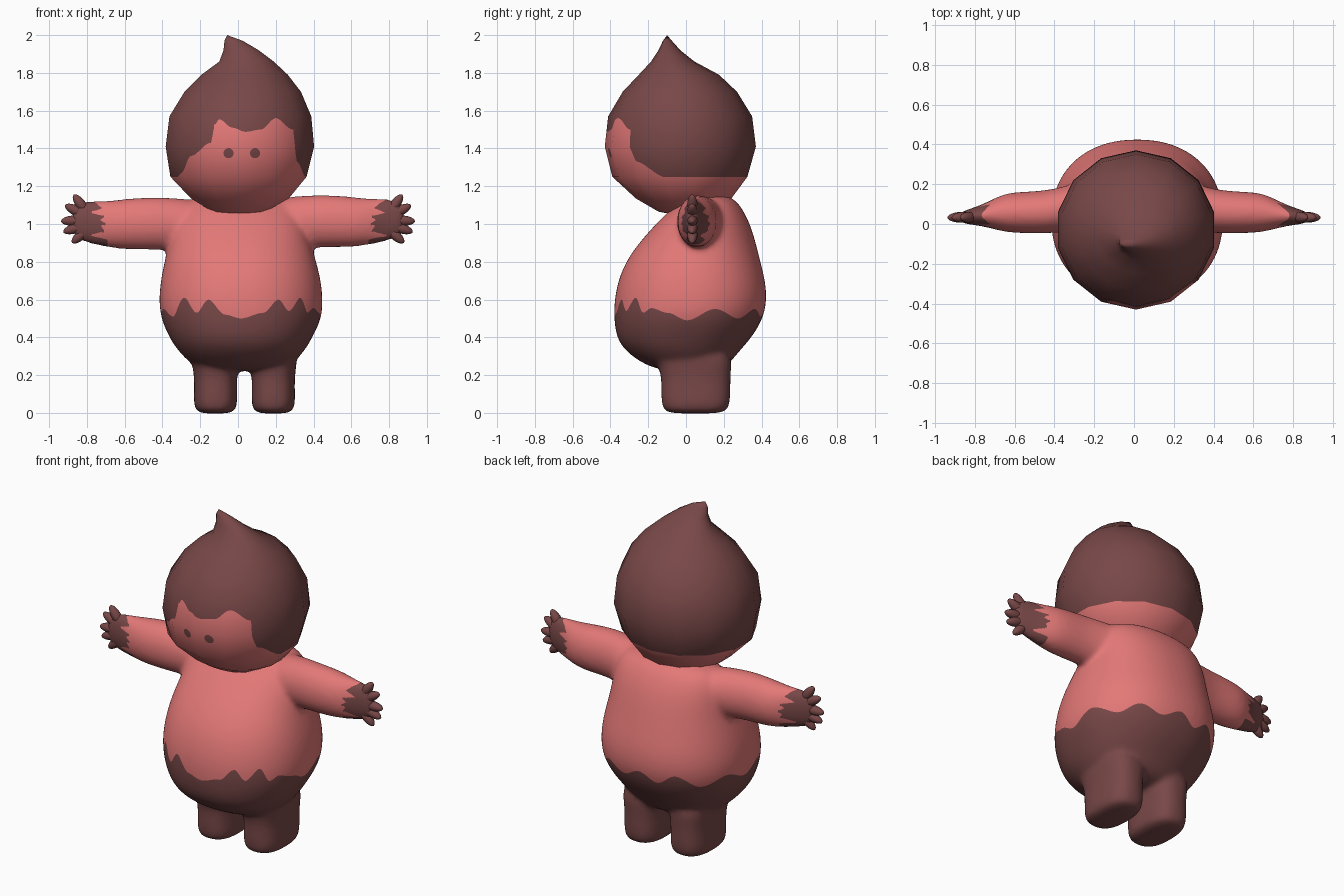
import bpy, bmesh, math
from mathutils import Vector
from mathutils.bvhtree import BVHTree
from mathutils.interpolate import poly_3d_calc

if "Cube" in bpy.data.objects:
    bpy.data.objects.remove(bpy.data.objects["Cube"])


def material(name, rgb):
    m = bpy.data.materials.new(name)
    m.diffuse_color = (*rgb, 1)
    m.use_nodes = True
    m.node_tree.nodes["Principled BSDF"].inputs["Base Color"].default_value = m.diffuse_color
    return m


PINK = material("coral_pink", (0.77, 0.19, 0.185))
DARK = material("dark_maroon", (0.19, 0.064, 0.064))


def loft(bm, rings, n, power=2.0, along="z", start=None, end=None, phase=0.0):
    """Rings are (position, centre a, centre b, radius a, radius b) along an axis."""
    loops = []
    for p, ca, cb, ra, rb in rings:
        loop = []
        for i in range(n):
            t = 2 * math.pi * i / n + phase
            c, s = math.cos(t), math.sin(t)
            a = ca + ra * math.copysign(abs(c) ** (2 / power), c)
            b = cb + rb * math.copysign(abs(s) ** (2 / power), s)
            loop.append(bm.verts.new((a, b, p) if along == "z" else (p, a, b)))
        loops.append(loop)
    for lo, hi in zip(loops, loops[1:]):
        for i in range(n):
            j = (i + 1) % n
            bm.faces.new((lo[i], lo[j], hi[j], hi[i]))
    for loop, tip in ((loops[0], start), (loops[-1], end)):
        if tip:
            v = bm.verts.new(tip)
            for i in range(n):
                bm.faces.new((loop[i], loop[(i + 1) % n], v))
        else:
            bm.faces.new(loop)


def spans(rows, grow=1.0):
    """Turn (z, x0, x1, y0, y1) rows into loft rings."""
    return [(z, (a + b) / 2, (c + d) / 2, (b - a) / 2 * grow, (d - c) / 2)
            for z, a, b, c, d in rows]


def wave(table, u):
    """Eased interpolation through a table of (u, value)."""
    if u <= table[0][0]:
        return table[0][1]
    for (u0, v0), (u1, v1) in zip(table, table[1:]):
        if u <= u1:
            t = (u - u0) / (u1 - u0)
            return v0 + (v1 - v0) * t * t * (3 - 2 * t)
    return table[-1][1]


def add_object(name, bm):
    bmesh.ops.recalc_face_normals(bm, faces=bm.faces)
    me = bpy.data.meshes.new(name)
    bm.to_mesh(me)
    ob = bpy.data.objects.new(name, me)
    bpy.context.collection.objects.link(ob)
    return ob


def apply_modifiers(ob):
    dg = bpy.context.evaluated_depsgraph_get()
    me = bpy.data.meshes.new_from_object(ob.evaluated_get(dg))
    ob.modifiers.clear()
    ob.data = me


def paint(ob, dark):
    """Cut the surface where dark(p) = 0 and colour the positive side dark."""
    ob.data.materials.clear()
    ob.data.materials.append(PINK)
    ob.data.materials.append(DARK)
    bm = bmesh.new()
    bm.from_mesh(ob.data)
    val = {v: dark(v.co) for v in bm.verts}
    new = []
    for e in list(bm.edges):
        a, b = e.verts
        if val[a] * val[b] < 0:
            new.append(bmesh.utils.edge_split(e, a, val[a] / (val[a] - val[b]))[1])
    bmesh.ops.connect_verts(bm, verts=new)
    for f in bm.faces:
        f.material_index = int(dark(f.calc_center_median()) > 0)
        f.smooth = True
    bm.to_mesh(ob.data)
    bm.free()


# ---- Body: torso, arms and legs fused into one soft skin ----
bm = bmesh.new()
loft(bm, spans([
    (0.22, -0.19, 0.23, -0.12, 0.17), (0.26, -0.25, 0.29, -0.23, 0.23),
    (0.33, -0.32, 0.355, -0.325, 0.285), (0.40, -0.365, 0.395, -0.37, 0.35),
    (0.50, -0.41, 0.445, -0.382, 0.41), (0.60, -0.42, 0.45, -0.38, 0.43),
    (0.70, -0.41, 0.44, -0.36, 0.42), (0.80, -0.39, 0.415, -0.32, 0.395),
    (0.90, -0.365, 0.385, -0.25, 0.37), (1.00, -0.345, 0.365, -0.16, 0.34),
    (1.08, -0.32, 0.34, -0.08, 0.30), (1.135, -0.26, 0.28, -0.01, 0.255),
    (1.155, -0.15, 0.17, 0.04, 0.2)]), 48, 2.2)
arm = [(0.15, 0.10, 1.00, 0.14, 0.13), (0.35, 0.075, 1.005, 0.115, 0.14),
       (0.45, 0.058, 1.01, 0.108, 0.14), (0.60, 0.058, 1.005, 0.104, 0.135),
       (0.67, 0.055, 1.005, 0.092, 0.125), (0.75, 0.045, 1.01, 0.058, 0.118),
       (0.83, 0.036, 1.02, 0.038, 0.107), (0.885, 0.032, 1.02, 0.025, 0.08)]
for side in (-1, 1):
    lift = 0.006 * side
    loft(bm, [(side * x, y, z + lift, ry, rz) for x, y, z, ry, rz in arm], 32, along="x")
    cx = 0.034 + side * 0.153
    loft(bm, [(-0.005, cx, 0.05, 0.085, 0.145), (0.02, cx, 0.05, 0.112, 0.175),
              (0.07, cx, 0.052, 0.116, 0.184), (0.15, cx, 0.052, 0.113, 0.183),
              (0.22, cx, 0.052, 0.116, 0.186), (0.36, cx, 0.03, 0.14, 0.22)], 32, 2.6)
body = add_object("body", bm)
rounding = body.modifiers.new("rounding", "SUBSURF")
rounding.levels = rounding.render_levels = 2
remesh = body.modifiers.new("fuse", "REMESH")
remesh.mode = "VOXEL"
remesh.voxel_size = 0.013
soften = body.modifiers.new("soften", "SMOOTH")
soften.factor = 0.5
soften.iterations = 16
apply_modifiers(body)

# Dripping waistline (degrees around the body, height) and ragged gloves (height, reach)
WAIST = [(-180, .56), (-165, .51), (-150, .57), (-130, .50), (-110, .55), (-90, .50),
         (-72, .55), (-57, .51), (-45, .61), (-34, .53), (-25, .60), (-12, .52),
         (0, .50), (17, .53), (29, .60), (37, .54), (48, .61), (55, .53), (62, .555),
         (74, .53), (88, .49), (108, .55), (128, .50), (145, .55), (162, .51), (180, .56)]
GLOVE = [(.87, .69), (.915, .69), (.94, .78), (.965, .71), (.985, .72), (1.0, .70),
         (1.02, .73), (1.04, .71), (1.06, .78), (1.085, .72), (1.10, .74), (1.13, .78)]


def body_dark(p):
    if abs(p.x) > 0.5:
        return abs(p.x) - wave(GLOVE, p.z)
    return wave(WAIST, math.degrees(math.atan2(p.x - 0.015, 0.02 - p.y))) - p.z


paint(body, body_dark)

# ---- Fingers: tapered stubs fanned in the plane of each hand ----
FINGERS = [((.80, 1.06), (.870, 1.155)), ((.81, 1.045), (.915, 1.10)),
           ((.82, 1.02), (.937, 1.015)), ((.81, .995), (.925, .957)),
           ((.79, .98), (.878, .90))]
for side, label in ((-1, "left"), (1, "right")):
    bm = bmesh.new()
    for (x0, z0), (x1, z1) in FINGERS:
        a, b = Vector((side * x0, 0.036, z0)), Vector((side * x1, 0.032, z1))
        made = bmesh.ops.create_uvsphere(bm, u_segments=14, v_segments=12, radius=1)
        turn = (b - a).to_track_quat("Z", "Y")
        length = (b - a).length
        for v in made["verts"]:
            r = 0.027 - 0.003 * v.co.z
            local = Vector((v.co.x * r, v.co.y * r, (v.co.z + 1) / 2 * length))
            v.co = a + turn @ local
    hand = add_object(label + "_fingers", bm)
    hand.data.materials.append(DARK)
    hand.data.shade_smooth()

# ---- Head: coarse faceted ball drawn up to a curl, smooth shaded ----
low = bmesh.new()
loft(low, spans([
    (1.065, -0.135, 0.145, -0.145, 0.12), (1.135, -0.25, 0.27, -0.265, 0.24),
    (1.25, -0.36, 0.365, -0.39, 0.325), (1.41, -0.385, 0.405, -0.43, 0.37),
    (1.57, -0.365, 0.39, -0.412, 0.35), (1.70, -0.285, 0.335, -0.335, 0.27),
    (1.79, -0.195, 0.265, -0.25, 0.175), (1.86, -0.10, 0.19, -0.185, 0.045),
    (1.92, -0.077, 0.11, -0.146, -0.03), (1.97, -0.072, 0.025, -0.122, -0.075)], 1.02),
    14, start=(0.01, -0.01, 1.04), end=(-0.058, -0.10, 2.0), phase=math.pi / 2)
head = add_object("head", low)
split = head.modifiers.new("split", "SUBSURF")
split.subdivision_type = "SIMPLE"
split.levels = split.render_levels = 4
apply_modifiers(head)

# Hairline (x, height) across the face, level round the back, and two round eyes
HAIRLINE = [(-.32, 1.25), (-.30, 1.27), (-.25, 1.36), (-.145, 1.43), (-.12, 1.53),
            (-.10, 1.555), (-.03, 1.51), (.04, 1.488), (.12, 1.50), (.20, 1.56),
            (.29, 1.50), (.312, 1.33), (.36, 1.25)]


def head_dark(p):
    if p.y >= 0:
        return p.z - 1.25
    eyes = max(0.027 - math.hypot(p.x - x, p.z - 1.375) for x in (-0.05, 0.09))
    return max(p.z - wave(HAIRLINE, p.x), eyes)


paint(head, head_dark)

# Carry the coarse ball's smooth normals onto the fine surface
low.normal_update()
low.faces.ensure_lookup_table()
tree = BVHTree.FromBMesh(low)
normals = []
for v in head.data.vertices:
    spot, _, index, _ = tree.find_nearest(v.co)
    corners = low.faces[index].verts
    weights = poly_3d_calc([c.co for c in corners], spot)
    n = sum((c.normal * w for c, w in zip(corners, weights)), Vector())
    normals.append(n.normalized())
head.data.normals_split_custom_set_from_vertices(normals)
low.free()
